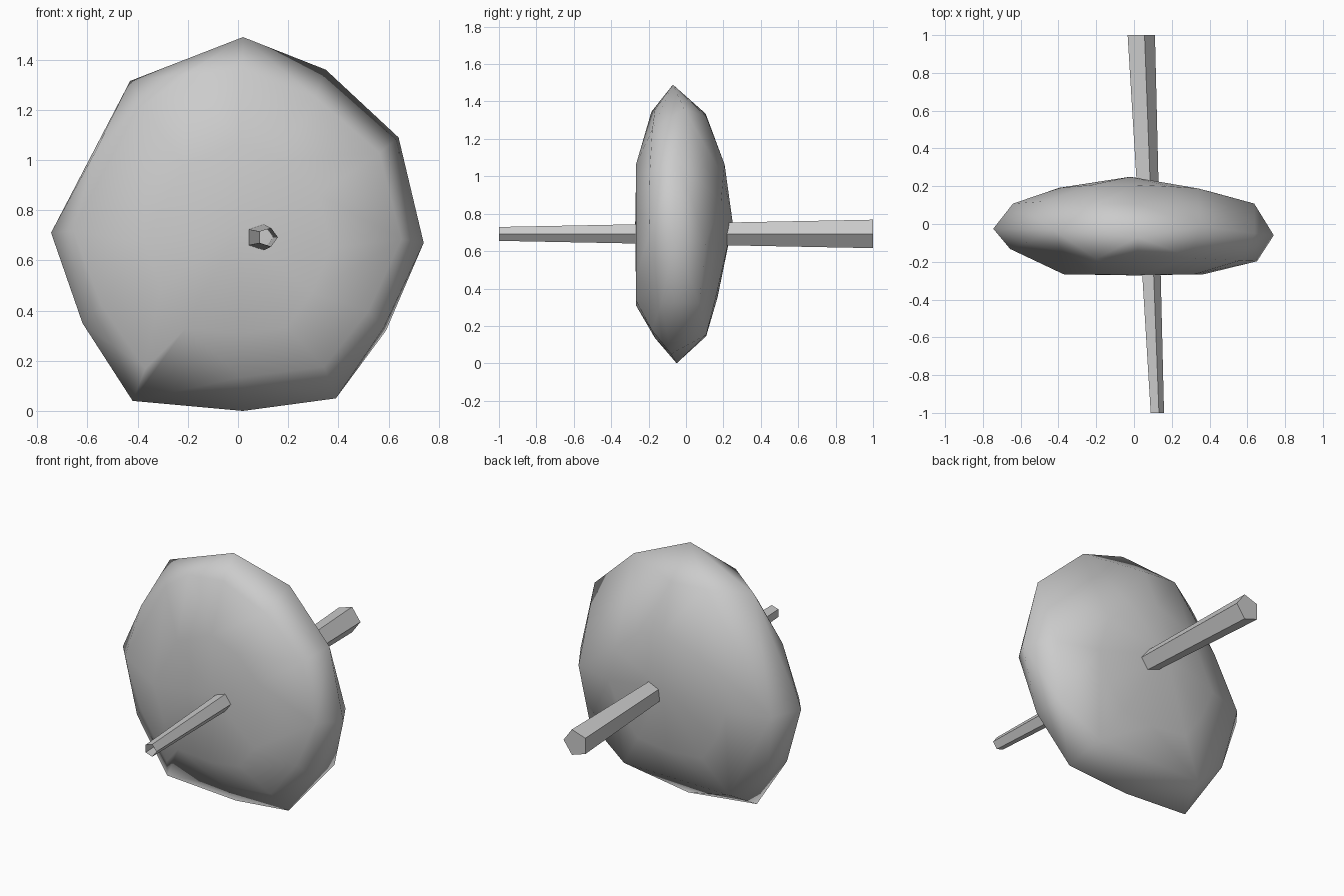
import bpy, bmesh, math
from mathutils import Vector

if "Cube" in bpy.data.objects:
    bpy.data.objects.remove(bpy.data.objects["Cube"])

stone = bpy.data.materials.new("light_grey")
stone.diffuse_color = (0.6, 0.6, 0.6, 1)
stone.use_nodes = True
stone.node_tree.nodes["Principled BSDF"].inputs["Base Color"].default_value = stone.diffuse_color


def finish(bm, name, smooth):
    bmesh.ops.recalc_face_normals(bm, faces=bm.faces)
    for f in bm.faces:
        f.smooth = smooth
    mesh = bpy.data.meshes.new(name)
    bm.to_mesh(mesh)
    bm.free()
    mesh.materials.append(stone)
    ob = bpy.data.objects.new(name, mesh)
    bpy.context.collection.objects.link(ob)
    return ob


# Lumpy disc: the uneven rim outline is shrunk into rings on both faces, then hulled
rim = [(0.02, -0.07, 1.49), (0.35, -0.01, 1.36), (0.64, -0.05, 1.09), (0.74, -0.06, 0.67),
       (0.59, 0.07, 0.32), (0.39, -0.08, 0.05), (0.02, -0.05, 0.0), (-0.42, -0.07, 0.04),
       (-0.62, -0.07, 0.35), (-0.745, -0.025, 0.71), (-0.43, -0.03, 1.315)]
every = range(len(rim))
# x scale, z scale, centre height, depth, tilt across x, tilt up z, rim points used
rings = [(0.88, 0.82, 0.75, -0.165, -0.05, 0.0, every),
         (0.50, 0.51, 0.69, -0.266, 0.0, 0.0, every),
         (0.86, 0.81, 0.72, 0.108, 0.0, 0.0, (0, 3, 5, 7, 9)),
         (0.53, 0.49, 0.70, 0.185, -0.02, 0.06, every)]
# Bumps that break the even outline of the two faces
bumps = [(-0.20, -0.185, 1.345), (-0.57, -0.10, 1.03), (-0.20, 0.105, 1.335),
         (-0.47, 0.12, 0.975), (-0.58, 0.05, 0.34), (0.58, -0.13, 0.33),
         (0.0, -0.272, 0.72), (-0.02, 0.25, 0.75)]
bm = bmesh.new()
for p in rim + bumps:
    bm.verts.new(p)
for sx, sz, cz, depth, tilt_x, tilt_z, used in rings:
    for i in used:
        x, z = rim[i][0] * sx, (rim[i][2] - 0.75) * sz
        bm.verts.new((x, depth + tilt_x * x + tilt_z * z, cz + z))
hull = bmesh.ops.convex_hull(bm, input=bm.verts)
inside = [g for g in hull["geom_interior"] if isinstance(g, bmesh.types.BMVert)]
bmesh.ops.delete(bm, geom=inside, context='VERTS')
finish(bm, "disc", True)

# Five-sided tapering stick through the disc: thick closed back end, thin open front end
bm = bmesh.new()


def ring(centre, radius):
    return [bm.verts.new(centre + Vector((math.cos(a), 0, math.sin(a))) * radius)
            for a in (i * math.tau / 5 for i in range(5))]


back = ring(Vector((0.031, 1.0, 0.692)), 0.08)
front = ring(Vector((0.12, -1.0, 0.692)), 0.039)
for i in range(5):
    j = (i + 1) % 5
    bm.faces.new((back[i], back[j], front[j], front[i]))
bm.faces.new(back)
finish(bm, "stick", False)
